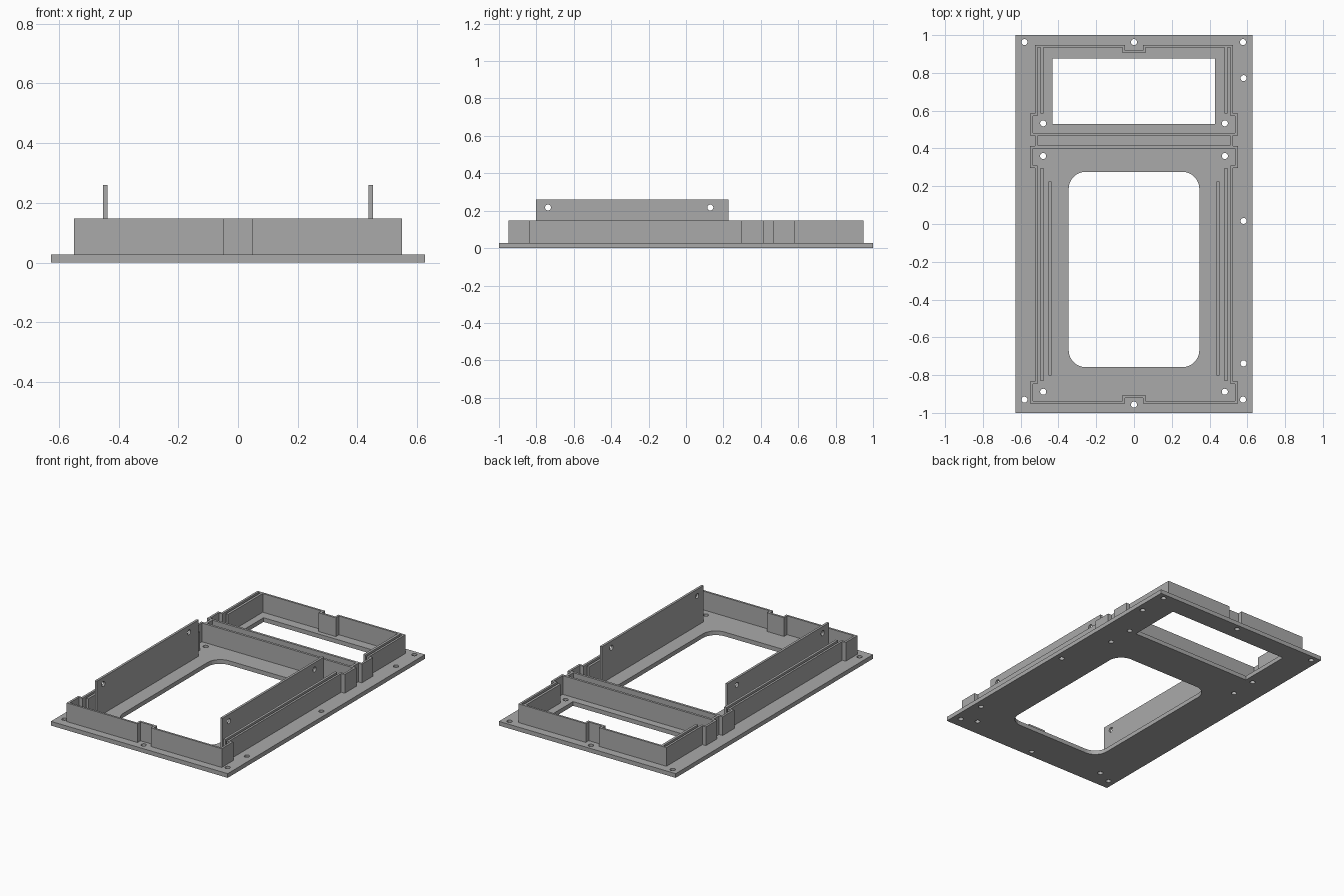
import bpy, bmesh, math

if "Cube" in bpy.data.objects:
    bpy.data.objects.remove(bpy.data.objects["Cube"])

grey = bpy.data.materials.new("plain_grey")
grey.diffuse_color = (0.4, 0.4, 0.4, 1)
grey.use_nodes = True
grey.node_tree.nodes["Principled BSDF"].inputs["Base Color"].default_value = grey.diffuse_color


def extruded(name, loops, depth):
    """Flat outline with hole loops, extruded from z=0 to depth."""
    cu = bpy.data.curves.new(name, 'CURVE')
    cu.dimensions, cu.fill_mode, cu.extrude = '2D', 'BOTH', depth / 2
    for pts in loops:
        sp = cu.splines.new('POLY')
        sp.points.add(len(pts) - 1)
        for p, (x, y) in zip(sp.points, pts):
            p.co = (x, y, 0, 1)
        sp.use_cyclic_u = True
    tmp = bpy.data.objects.new(name + "_curve", cu)
    bpy.context.collection.objects.link(tmp)
    bpy.context.view_layer.update()
    me = bpy.data.meshes.new_from_object(tmp)
    bpy.data.objects.remove(tmp)
    bm = bmesh.new()
    bm.from_mesh(me)
    bmesh.ops.remove_doubles(bm, verts=bm.verts, dist=1e-5)
    bmesh.ops.recalc_face_normals(bm, faces=bm.faces)
    bmesh.ops.translate(bm, verts=bm.verts, vec=(0, 0, depth / 2))
    for f in bm.faces:
        f.smooth = False
    bm.to_mesh(me)
    bm.free()
    me.materials.clear()
    me.materials.append(grey)
    ob = bpy.data.objects.new(name, me)
    bpy.context.collection.objects.link(ob)
    return ob


def rect(x0, x1, y0, y1):
    return [(x0, y0), (x1, y0), (x1, y1), (x0, y1)]


def circle(x, y, r=0.016, n=24):
    return [(x + r * math.cos(2 * math.pi * i / n),
             y + r * math.sin(2 * math.pi * i / n)) for i in range(n)]


def round_rect(x0, x1, y0, y1, r, n=8):
    pts = []
    for k, (cx, cy) in enumerate([(x1 - r, y1 - r), (x0 + r, y1 - r),
                                  (x0 + r, y0 + r), (x1 - r, y0 + r)]):
        for i in range(n + 1):
            a = math.pi / 2 * (k + i / n)
            pts.append((cx + r * math.cos(a), cy + r * math.sin(a)))
    return pts


def mirrored(half):
    return half + [(-x, y) for x, y in reversed(half)]


BASE, WALL = 0.027, 0.147

# Base plate with two windows and screw holes
holes = [(-0.58, 0.963), (0, 0.963), (0.577, 0.963), (0.58, 0.772), (0.58, 0.016),
         (0.58, -0.738), (0.577, -0.93), (0, -0.956), (-0.58, -0.93)]
holes += [(x, y) for x in (-0.481, 0.481) for y in (0.533, 0.36, -0.888)]
extruded("base_plate",
         [rect(-0.627, 0.627, -1, 1), rect(-0.432, 0.43, 0.53, 0.876),
          round_rect(-0.346, 0.346, -0.758, 0.276, 0.09)]
         + [circle(x, y) for x, y in holes], BASE)

# Raised wall: stepped outline with three pockets
outer = [(0.047, 0.918), (0.047, 0.948), (0.525, 0.948), (0.525, 0.584), (0.55, 0.584),
         (0.55, 0.469), (0.525, 0.469), (0.525, 0.414), (0.55, 0.414), (0.55, 0.296),
         (0.525, 0.296), (0.525, -0.833), (0.55, -0.833), (0.55, -0.95),
         (0.047, -0.95), (0.047, -0.92)]
upper = [(0.061, 0.904), (0.061, 0.935), (0.511, 0.935), (0.511, 0.571),
         (0.536, 0.571), (0.536, 0.483)]
lower = [(0.536, 0.4), (0.536, 0.309), (0.511, 0.309), (0.511, -0.846),
         (0.536, -0.846), (0.536, -0.937), (0.061, -0.937), (0.061, -0.906)]
wall = extruded("raised_wall", [mirrored(outer), mirrored(upper), mirrored(lower),
                                rect(-0.509, 0.509, 0.415, 0.468)], WALL - BASE)
wall.location.z = BASE

for side, s in (("left", -1), ("right", 1)):
    # Slot ribs beside the outer wall
    for part, y0, y1 in (("upper", 0.585, 0.936), ("lower", -0.832, 0.297)):
        rib = extruded(f"{side}_{part}_rib", [rect(-0.008, 0.008, y0, y1)], WALL - BASE)
        rib.location = (s * 0.487, 0, BASE)
    # Tall side plates with cross holes, drawn flat then stood upright
    tall = extruded(f"{side}_tall_plate",
                    [rect(-0.803, 0.226, BASE, 0.26), circle(-0.738, 0.217),
                     circle(0.13, 0.217)], 0.015)
    tall.rotation_euler = (math.pi / 2, 0, math.pi / 2)
    tall.location.x = s * 0.445 - 0.0075
